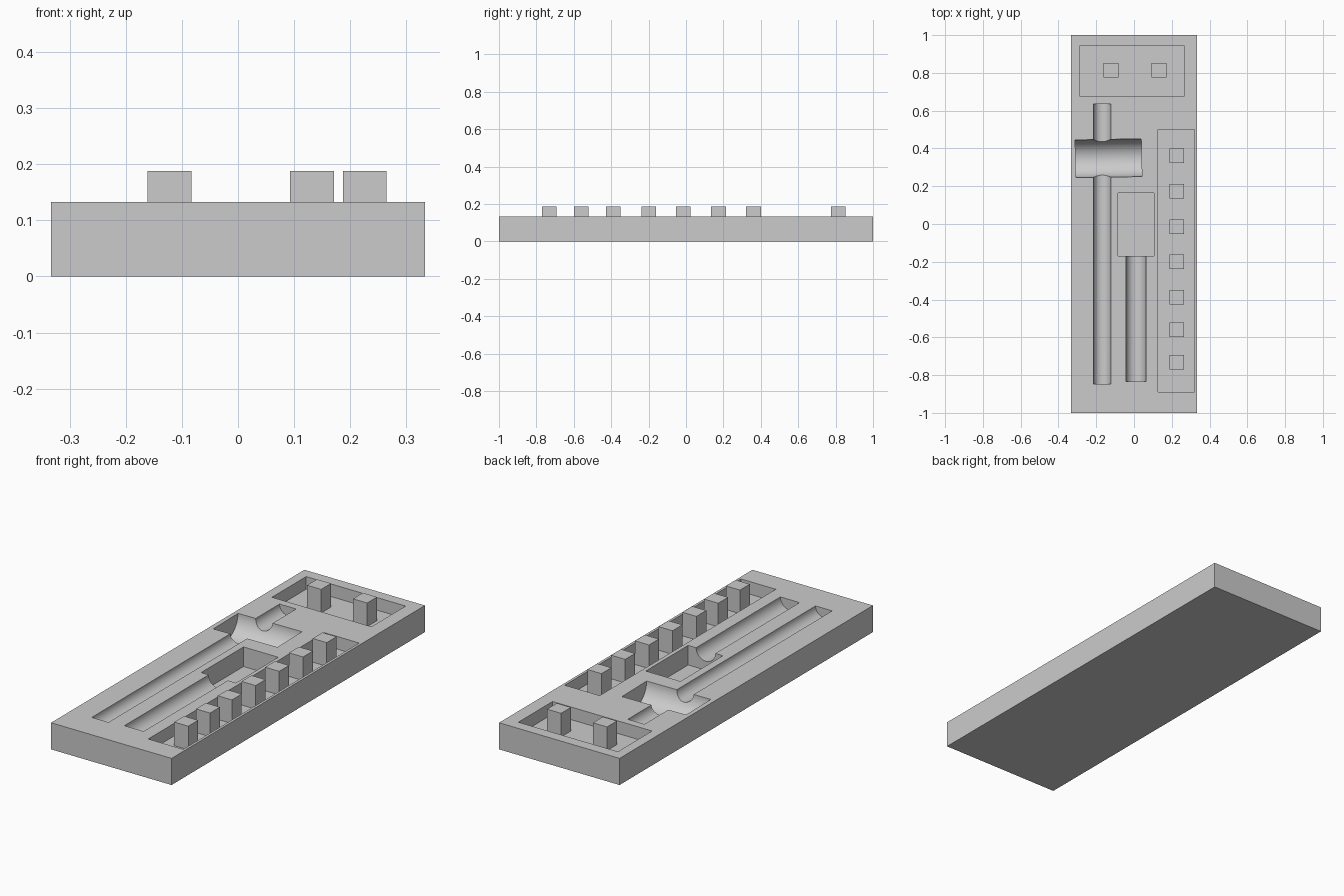
import bpy
import math

cube = bpy.data.objects.get("Cube")
if cube:
    bpy.data.objects.remove(cube, do_unlink=True)

TOP = 0.133       # upper face of the tray
FLOOR = 0.07      # floor of the peg recesses
PEG_TOP = 0.188
PEG = 0.078

grey = bpy.data.materials.new("plain grey")
grey.use_nodes = True
grey.diffuse_color = (0.6, 0.6, 0.6, 1)
grey.node_tree.nodes["Principled BSDF"].inputs["Base Color"].default_value = (0.6, 0.6, 0.6, 1)


def box(name, x0, x1, y0, y1, z0, z1):
    bpy.ops.mesh.primitive_cube_add(size=1, location=((x0 + x1) / 2, (y0 + y1) / 2, (z0 + z1) / 2))
    ob = bpy.context.object
    ob.name = name
    ob.scale = (x1 - x0, y1 - y0, z1 - z0)
    bpy.ops.object.transform_apply(location=False, rotation=False, scale=True)
    ob.data.materials.append(grey)
    return ob


def rod(name, x, y, radius, length, heading):
    """Horizontal cylinder centred on the tray's upper face."""
    bpy.ops.mesh.primitive_cylinder_add(vertices=64, radius=radius, depth=length,
                                        location=(x, y, TOP),
                                        rotation=(math.pi / 2, 0, heading))
    ob = bpy.context.object
    ob.name = name
    ob.data.materials.append(grey)
    return ob


def recess(name, x0, x1, y0, y1, floor):
    return box(name, x0, x1, y0, y1, floor, TOP + 0.1)


tray = box("tray", -0.333, 0.333, -1, 1, 0, TOP)

# Tool-shaped hollows
cutters = [
    recess("back_recess", -0.285, 0.265, 0.675, 0.945, FLOOR),
    recess("side_recess", 0.127, 0.32, -0.89, 0.5, FLOOR),
    rod("long_groove", -0.169, -0.106, 0.046, 1.482, 0),
    rod("head_hollow", -0.135, 0.348, 0.1, 0.35, math.pi / 2 + math.radians(1)),
    rod("short_groove", 0.01, -0.47, 0.053, 0.73, 0),
    recess("grip_recess", -0.085, 0.107, -0.17, 0.165, 0.035),
]
for cutter in cutters:
    cutter.hide_render = True
    mod = tray.modifiers.new(cutter.name, 'BOOLEAN')
    mod.operation = 'DIFFERENCE'
    mod.solver = 'EXACT'
    mod.object = cutter
    bpy.context.view_layer.objects.active = tray
    bpy.ops.object.modifier_apply(modifier=mod.name)
    bpy.data.objects.remove(cutter, do_unlink=True)

bpy.ops.object.select_all(action='DESELECT')
tray.select_set(True)
bpy.context.view_layer.objects.active = tray
bpy.ops.object.shade_smooth_by_angle(angle=math.radians(30))


# Square pegs standing in the recesses
def peg(name, x, y):
    h = PEG / 2
    box(name, x - h, x + h, y - h, y + h, FLOOR - 0.005, PEG_TOP)


for i, x in enumerate((-0.122, 0.132)):
    peg(f"back_peg_{i + 1}", x, 0.814)
for i, y in enumerate((0.361, 0.174, -0.014, -0.2, -0.388, -0.56, -0.732)):
    peg(f"side_peg_{i + 1}", 0.226, y)
